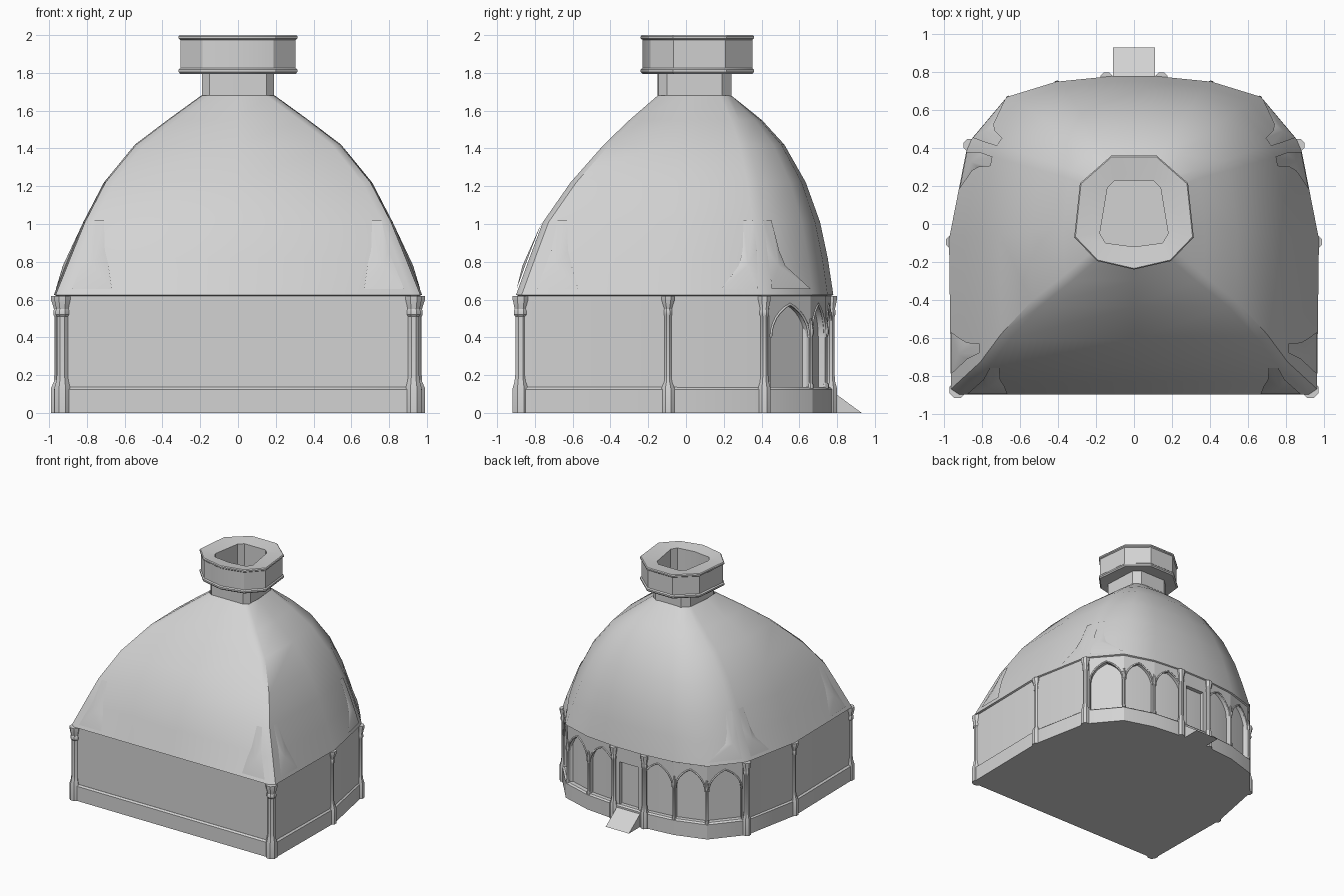
import bpy, bmesh, math
from mathutils import Vector
from mathutils.bvhtree import BVHTree

if "Cube" in bpy.data.objects:
    bpy.data.objects.remove(bpy.data.objects["Cube"])

stone = bpy.data.materials.new("light_grey_stone")
stone.use_nodes = True
GREY = (0.65, 0.65, 0.65, 1)
stone.diffuse_color = GREY
stone.node_tree.nodes["Principled BSDF"].inputs["Base Color"].default_value = GREY


def finish(name, bm, angle=30):
    bmesh.ops.recalc_face_normals(bm, faces=bm.faces)
    mesh = bpy.data.meshes.new(name)
    bm.to_mesh(mesh)
    bm.free()
    ob = bpy.data.objects.new(name, mesh)
    bpy.context.collection.objects.link(ob)
    mesh.materials.append(stone)
    bpy.ops.object.select_all(action='DESELECT')
    ob.select_set(True)
    bpy.context.view_layer.objects.active = ob
    bpy.ops.object.shade_smooth_by_angle(angle=math.radians(angle))
    return ob


def mirrored(half):
    return half + [(-x, y) for x, y in reversed(half) if x > 0]


def ring(outline, z, k=1.0, cy=0.0):
    return [(x * k, cy + (y - cy) * k, z) for x, y in outline]


def loft(rings, cap_start=False, cap_end=False):
    bm = bmesh.new()
    rows = [[bm.verts.new(p) for p in r] for r in rings]
    for a, b in zip(rows, rows[1:]):
        for i in range(len(a)):
            j = (i + 1) % len(a)
            bm.faces.new((a[i], a[j], b[j], b[i]))
    if cap_start:
        bm.faces.new(rows[0][::-1])
    if cap_end:
        bm.faces.new(rows[-1])
    return bm


# Plinth
base = mirrored([(0, -.9), (.92, -.9), (.965, -.87), (.975, -.08), (.885, .38),
                 (.855, .45), (.67, .67), (.41, .75), (.11, .78)])
finish("plinth", loft([ring(base, 0), ring(base, .125), ring(base, .137, .985)], True, True))

# Walls, set back behind the arcade
wall = mirrored([(0, -.885), (.95, -.885), (.962, -.08), (.87, .4), (.82, .41),
                 (.635, .63), (.39, .705), (.11, .735)])
finish("walls", loft([ring(wall, .13), ring(wall, .62)]))

# Dome, blending from the plan outline to the small neck opening
neck_edge = mirrored([(0, -.15), (.15, -.15), (.19, -.12), (.195, 0), (.18, .18),
                      (.165, .21), (.12, .235), (.08, .24), (.03, .24)])
levels = [(.625, 0, 0, 0), (.82, .1, .095, .055), (1.01, .2, .19, .13),
          (1.22, .34, .385, .27), (1.42, .55, .62, .48), (1.55, .77, .8, .7), (1.68, 1, 1, 1)]


def dome_ring(z, side, front, back):
    pts = []
    for (bx, by), (nx, ny) in zip(base, neck_edge):
        t = front if by < -.5 else back if by > .3 else (front + back) / 2
        pts.append((bx + (nx - bx) * side, by + (ny - by) * t, z))
    return pts


dome_bm = loft([ring(base, .61, .965)] + [dome_ring(*l) for l in levels])
dome_tree = BVHTree.FromBMesh(dome_bm)
finish("dome", dome_bm, 34)

# Neck and hollow collar in one lofted shell
neck = mirrored([(0, -.15), (.15, -.145), (.19, -.1), (.175, .19), (.12, .24)])
collar = mirrored([(0, -.24), (.195, -.195), (.315, -.07), (.285, .215), (.12, .36)])
hole = mirrored([(0, -.12), (.15, -.1), (.18, -.05), (.14, .19), (.1, .23)])
shell = [ring(neck, 1.66), ring(neck, 1.8)]
shell += [ring(collar, z, k, .06) for z, k in
          ((1.795, .97), (1.805, 1), (1.818, 1), (1.826, .97),
           (1.975, .97), (1.982, 1), (1.993, 1), (2, .98))]
shell += [ring(hole, 1.985), ring(hole, 1.66)]
finish("neck_and_collar", loft(shell))


# Pillars
def pillar(name, x, y, r, shaft, top=.62, bottom=0):
    plan = [(math.cos(a), math.sin(a)) for a in
            (math.pi * (i + .5) / 4 for i in range(8))]
    steps = [(1, bottom), (1, bottom + .13), (shaft * 1.15, bottom + .165), (shaft, bottom + .2),
             (shaft, top - .11), (shaft * 1.25, top - .1), (shaft * 1.25, top - .08),
             (shaft * 1.1, top - .07), (1, top - .02), (1, top)]
    rings = [[(x + r * k * c, y + r * k * s, z) for c, s in plan] for k, z in steps]
    finish(name, loft(rings, True, True))


def column(name, x, y):
    plan = [(math.cos(i * math.pi / 4), math.sin(i * math.pi / 4)) for i in range(8)]
    steps = [(.016, .13), (.016, .15), (.01, .16), (.01, .4), (.017, .42), (.017, .435), (.006, .5)]
    finish(name, loft([[(x + r * c, y + r * s, z) for c, s in plan] for r, z in steps], True, True))


# Arcade frames: a panel with an opening, running from p to q
def frame(name, p, q, opening):
    p, q = Vector((*p, 0)), Vector((*q, 0))
    length = (q - p).length
    along = (q - p) / length
    inward = Vector((along.y, -along.x, 0))
    if inward.dot(p + q) > 0:
        inward.negate()
    outline = [(0, .13), (0, .62), (length, .62), (length, .13)] + opening(length)
    bm = bmesh.new()
    face = bm.faces.new([bm.verts.new(p + along * u + Vector((0, 0, z))) for u, z in outline])
    new = bmesh.ops.extrude_face_region(bm, geom=[face])["geom"]
    bmesh.ops.translate(bm, vec=inward * .05, verts=[v for v in new if isinstance(v, bmesh.types.BMVert)])
    finish(name, bm)
    return p, along, inward


def arch_line(length, edge=.012, spring=.4, apex=.575, n=7):
    w, lim = length / 2 - edge, math.radians(65)
    left = []
    for i in range(n):
        a = lim * i / (n - 1)
        left.append((edge + w * (1 - math.cos(a)) / (1 - math.cos(lim)),
                     spring + (apex - spring) * math.sin(a) / math.sin(lim)))
    return left + [(length - u, z) for u, z in reversed(left[:-1])]


def arch_opening(length):
    return [(length - .012, .13)] + arch_line(length)[::-1] + [(.012, .13)]


def door_opening(length):
    return [(length - .03, .13), (length - .03, .5), (.03, .5), (.03, .13)]


# Moulding that follows each arch
def moulding(name, place, length):
    p, along, inward = place
    curve = bpy.data.curves.new(name, 'CURVE')
    curve.dimensions = '3D'
    curve.bevel_depth = .007
    curve.bevel_resolution = 1
    pts = arch_line(length)
    spline = curve.splines.new('POLY')
    spline.points.add(len(pts) - 1)
    for sp, (u, z) in zip(spline.points, pts):
        sp.co = (*(p + along * u + Vector((0, 0, z))), 1)
    curve.materials.append(stone)
    bpy.context.collection.objects.link(bpy.data.objects.new(name, curve))


# Claw-shaped plates beside the dome ridges
def claw(name, start, along, out, lean, width, m):
    a, d, n = (Vector((m * v[0], v[1], 0)) for v in (start, along, out))
    d.normalize()
    n.normalize()
    shape = [(0, .655), (lean * .85, .86), (lean + .02, 1.02), (lean + .07, 1.02),
             (lean + .075, .86), (lean + .095, .78), (width, .655)]

    def on_dome(u, z, lift):
        hit = dome_tree.ray_cast(a + d * u + n * .5 + Vector((0, 0, z)), -n)[0]
        return hit + n * lift if hit else a + d * u + Vector((0, 0, z))
    bm = bmesh.new()
    edge = [bm.verts.new(on_dome(u, z, .008)) for u, z in shape]
    mid = bm.verts.new(on_dome(lean * .6 + .05, .78, .022))
    for i, v in enumerate(edge):
        bm.faces.new((v, edge[(i + 1) % len(edge)], mid))
    finish(name, bm, 40)


arcade = [(.85, .44), (.66, .66), (.405, .74), (.12, .77)]
for side, m in (("left", 1), ("right", -1)):
    pillar(side + "_front_pillar", m * .93, -.875, .046, .68)
    pillar(side + "_side_pillar", m * .955, -.095, .038, .5)
    pillar(side + "_back_pillar", m * .865, .415, .036, .6)
    pillar(side + "_door_pillar", m * .145, .768, .034, .6)
    for i, (p, q) in enumerate(zip(arcade, arcade[1:])):
        p, q = (m * p[0], p[1]), (m * q[0], q[1])
        place = frame(f"{side}_arch_{i + 1}", p, q, arch_opening)
        moulding(f"{side}_arch_moulding_{i + 1}", place, math.dist(p, q))
        if i:
            column(f"{side}_arch_column_{i}", *p)
    claw(side + "_front_claw", (.88, -.9), (-1, 0), (0, -1), .1, .213, m)
    claw(side + "_side_front_claw", (.98, -.79), (0, 1), (1, 0), .09, .22, m)
    claw(side + "_side_back_claw", (.95, .38), (0, -1), (1, 0), .005, .195, m)
    claw(side + "_back_claw", (.85, .455), (-.19, .22), (.22, .19), .03, .27, m)

# Door surround and entrance ramp
frame("door_surround", (.12, .77), (-.12, .77), door_opening)
ramp = bmesh.new()
sides = [[ramp.verts.new((x, y, z)) for y, z in ((.76, 0), (.93, 0), (.76, .125))] for x in (-.11, .11)]
for s in sides:
    ramp.faces.new(s)
for i in range(3):
    j = (i + 1) % 3
    ramp.faces.new((sides[0][i], sides[0][j], sides[1][j], sides[1][i]))
finish("entrance_ramp", ramp)
